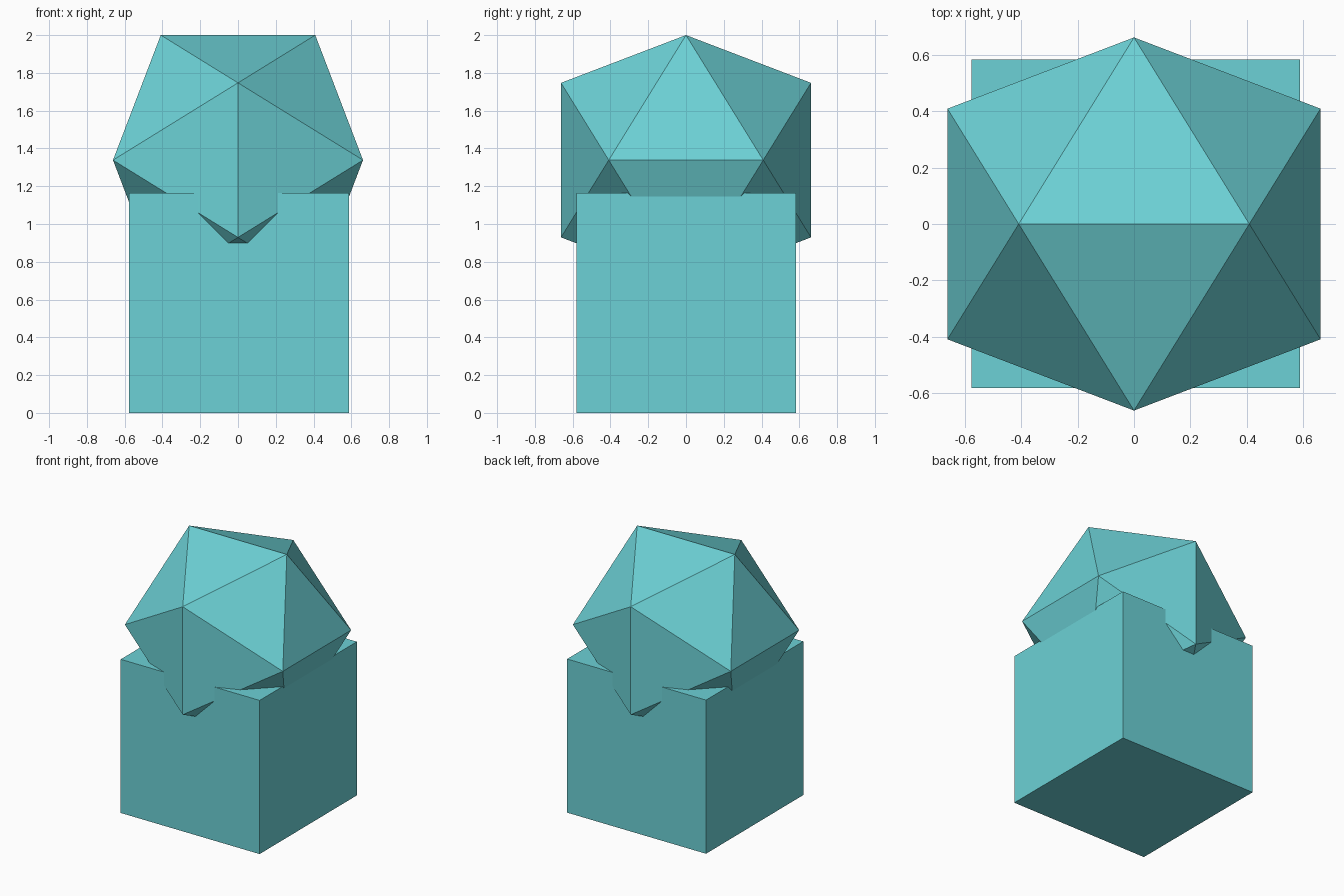
import bpy, bmesh, math

if "Cube" in bpy.data.objects:
    bpy.data.objects.remove(bpy.data.objects["Cube"])

mat = bpy.data.materials.new("teal")
mat.diffuse_color = (0.15, 0.64, 0.67, 1)
mat.use_nodes = True
mat.node_tree.nodes["Principled BSDF"].inputs["Base Color"].default_value = mat.diffuse_color


def finish(bm, name, location):
    mesh = bpy.data.meshes.new(name)
    bmesh.ops.recalc_face_normals(bm, faces=bm.faces)
    bm.to_mesh(mesh)
    bm.free()
    mesh.materials.append(mat)
    obj = bpy.data.objects.new(name, mesh)
    obj.location = location
    bpy.context.collection.objects.link(obj)
    return obj


# Cube base, standing on the ground
SIDE = 1.164
bm = bmesh.new()
bmesh.ops.create_cube(bm, size=SIDE)
finish(bm, "cube_base", (0.006, 0.001, SIDE / 2))

# Icosahedron sunk into the cube, with an edge on top:
# hull of three perpendicular golden rectangles
A = 0.409
B = A * (1 + math.sqrt(5)) / 2
bm = bmesh.new()
for s in (-A, A):
    for t in (-B, B):
        for corner in ((s, 0, t), (0, t, s), (t, s, 0)):
            bm.verts.new(corner)
bmesh.ops.convex_hull(bm, input=bm.verts)
finish(bm, "icosahedron_top", (0, 0, 2 - B))
